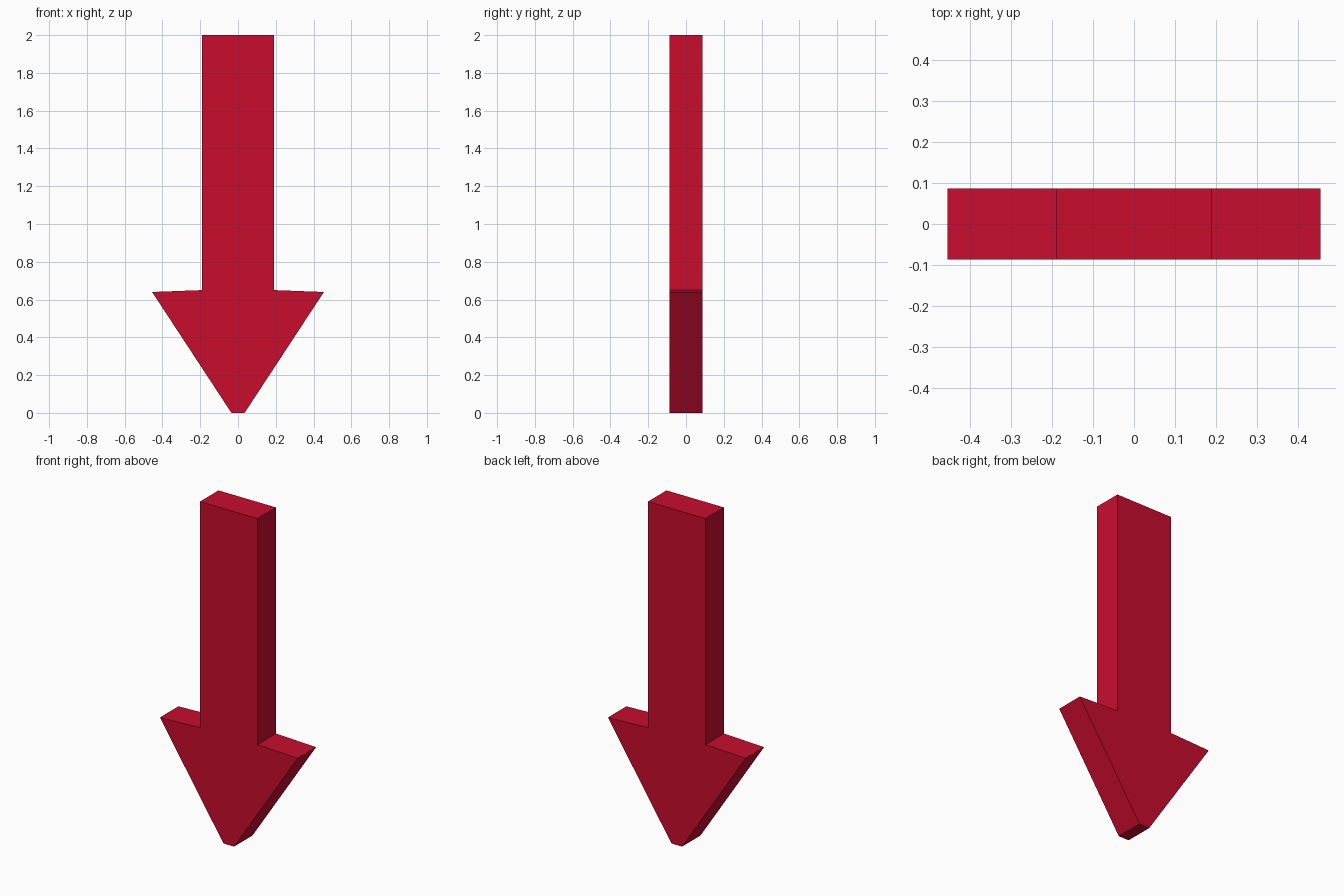
import bpy
import bmesh

if "Cube" in bpy.data.objects:
    bpy.data.objects.remove(bpy.data.objects["Cube"])

HALF_DEPTH = 0.087

# Right half of the arrow outline, from the blunt tip up to the shaft top
half = [(0.035, 0.0), (0.455, 0.64), (0.19, 0.65), (0.19, 2.0)]
outline = half + [(-x, z) for x, z in reversed(half)]

# Flat outline extruded front to back
bm = bmesh.new()
face = bm.faces.new([bm.verts.new((x, -HALF_DEPTH, z)) for x, z in outline])
result = bmesh.ops.extrude_face_region(bm, geom=[face])
back = [v for v in result["geom"] if isinstance(v, bmesh.types.BMVert)]
bmesh.ops.translate(bm, verts=back, vec=(0, 2 * HALF_DEPTH, 0))
bmesh.ops.recalc_face_normals(bm, faces=bm.faces)

mesh = bpy.data.meshes.new("down_arrow")
bm.to_mesh(mesh)
bm.free()
arrow = bpy.data.objects.new("down_arrow", mesh)
bpy.context.collection.objects.link(arrow)

# Red paint
red = bpy.data.materials.new("red")
red.diffuse_color = (0.578, 0.004, 0.027, 1)
red.use_nodes = True
red.node_tree.nodes["Principled BSDF"].inputs["Base Color"].default_value = red.diffuse_color
mesh.materials.append(red)
